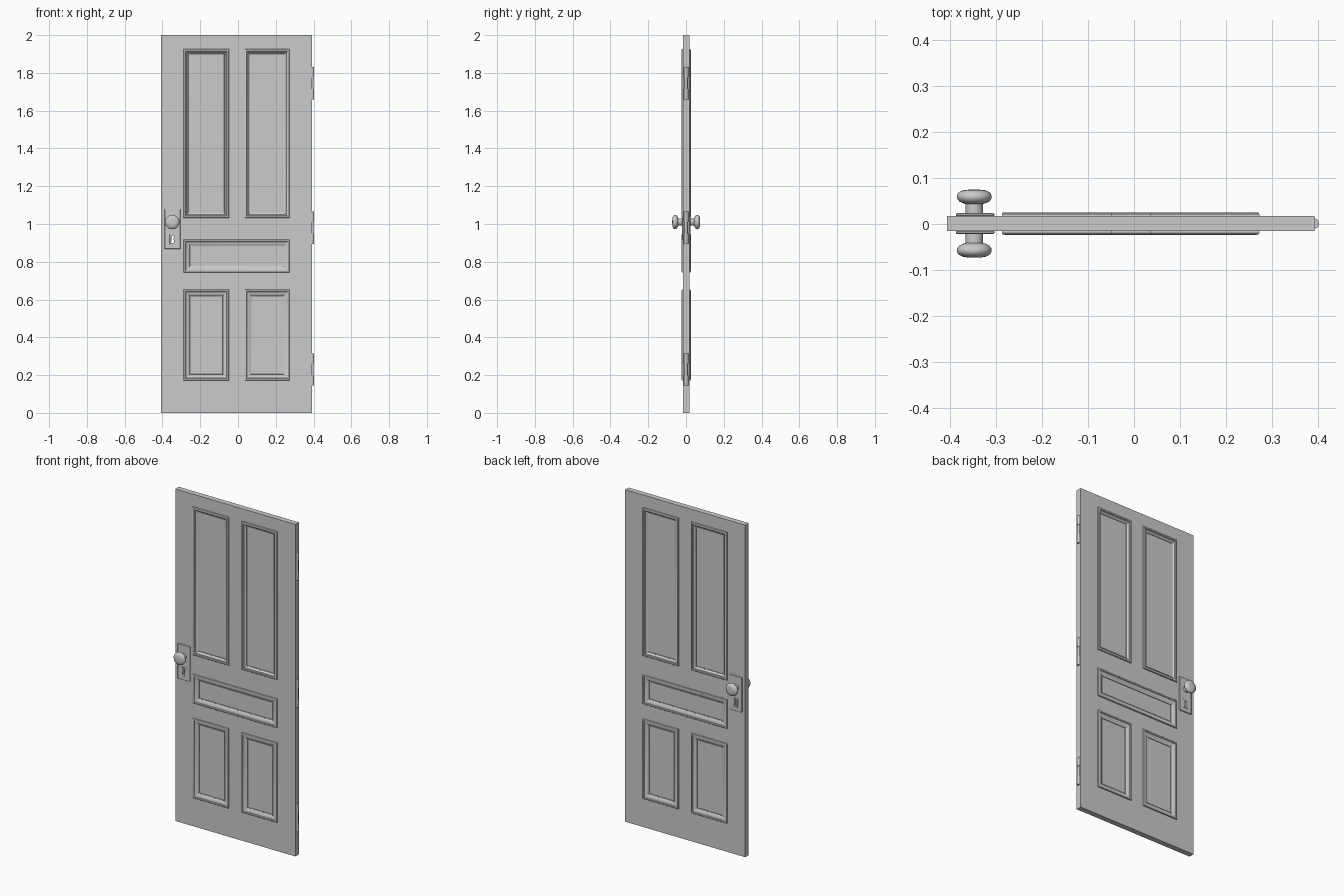
import bpy, bmesh, math
from mathutils import Matrix, Vector

if "Cube" in bpy.data.objects:
    bpy.data.objects.remove(bpy.data.objects["Cube"])

YC = 0.001          # middle plane of the door
H = 0.0165          # half thickness of the slab


def finish(bm, name, smooth=None):
    bmesh.ops.recalc_face_normals(bm, faces=bm.faces)
    me = bpy.data.meshes.new(name)
    bm.to_mesh(me)
    bm.free()
    ob = bpy.data.objects.new(name, me)
    bpy.context.collection.objects.link(ob)
    bpy.ops.object.select_all(action='DESELECT')
    ob.select_set(True)
    bpy.context.view_layer.objects.active = ob
    if smooth:
        bpy.ops.object.shade_smooth_by_angle(angle=math.radians(smooth))
    return ob


def box(name, x0, x1, y0, y1, z0, z1, bevel=0):
    bm = bmesh.new()
    size = Matrix.Diagonal((x1 - x0, y1 - y0, z1 - z0, 1))
    mid = Matrix.Translation(((x0 + x1) / 2, (y0 + y1) / 2, (z0 + z1) / 2))
    bmesh.ops.create_cube(bm, size=1, matrix=mid @ size)
    if bevel:
        bmesh.ops.bevel(bm, geom=bm.edges[:], offset=bevel, segments=1, affect='EDGES')
    return finish(bm, name)


def cut(ob, cutter):
    bpy.context.view_layer.objects.active = ob
    mod = ob.modifiers.new("cut", 'BOOLEAN')
    mod.object = cutter
    mod.operation = 'DIFFERENCE'
    mod.solver = 'EXACT'
    bpy.ops.object.modifier_apply(modifier=mod.name)


def moulding(name, rect, width, side):
    # profile: (distance in from outer edge, height from middle plane)
    prof = [(0, H - 0.002), (0, 0.021), (0.002, 0.0235), (0.006, 0.0245), (0.010, 0.0235),
            (0.012, 0.020), (0.016, 0.019), (width * 0.75, 0.014),
            (width - 0.004, 0.0115), (width - 0.003, 0.013), (width, 0.012), (width, 0.007)]
    x0, x1, z0, z1 = rect
    bm = bmesh.new()
    rings = []
    for d, h in prof:
        y = YC + side * h
        rings.append([bm.verts.new(p) for p in ((x0 + d, y, z0 + d), (x1 - d, y, z0 + d),
                                                (x1 - d, y, z1 - d), (x0 + d, y, z1 - d))])
    for a, b in zip(rings, rings[1:] + rings[:1]):
        for i in range(4):
            j = (i + 1) % 4
            bm.faces.new((a[i], a[j], b[j], b[i]))
    return finish(bm, name, 30)


def lathe(name, prof, origin, side, steps=32):
    # spins (radius, distance) around the y direction
    bm = bmesh.new()
    vs = [bm.verts.new((r, side * d, 0)) for r, d in prof]
    es = [bm.edges.new(p) for p in zip(vs, vs[1:])]
    bmesh.ops.spin(bm, geom=vs + es, cent=(0, 0, 0), axis=(0, 1, 0),
                   angle=2 * math.pi, steps=steps, use_merge=True)
    bmesh.ops.remove_doubles(bm, verts=bm.verts, dist=1e-5)
    bmesh.ops.translate(bm, verts=bm.verts, vec=origin)
    return finish(bm, name, 40)


def keyhole(name, cx, cz, scale, y0, y1):
    # round top with a flared foot, pushed along y
    pts = [(0.007 * math.cos(math.radians(a)), 0.012 + 0.007 * math.sin(math.radians(a)))
           for a in range(-50, 231, 20)]
    pts += [(-0.008, -0.019), (0.008, -0.019)]
    bm = bmesh.new()
    f = bm.faces.new([bm.verts.new((cx + x * scale, y0, cz + z * scale)) for x, z in pts])
    ext = bmesh.ops.extrude_face_region(bm, geom=[f])["geom"]
    bmesh.ops.translate(bm, vec=(0, y1 - y0, 0),
                        verts=[g for g in ext if isinstance(g, bmesh.types.BMVert)])
    ob = finish(bm, name)
    ob.hide_render = True
    return ob


# slab
slab = box("door_slab", -0.407, 0.393, YC - H, YC + H, 0, 2)

# five sunken panels with mouldings on both faces
panels = {
    "upper_left": ((-0.288, -0.048, 1.033, 1.926), 0.028),
    "upper_right": ((0.036, 0.273, 1.033, 1.926), 0.028),
    "middle": ((-0.288, 0.273, 0.743, 0.918), 0.036),
    "lower_left": ((-0.288, -0.048, 0.172, 0.653), 0.036),
    "lower_right": ((0.036, 0.273, 0.172, 0.653), 0.036),
}
for name, (r, w) in panels.items():
    e = 0.010
    opening = box("opening_cutter", r[0] + e, r[1] - e, -0.1, 0.1, r[2] + e, r[3] - e)
    cut(slab, opening)
    bpy.data.objects.remove(opening)
    e = 0.012
    box(name + "_panel", r[0] + e, r[1] - e, YC - 0.0085, YC + 0.0085, r[2] + e, r[3] - e)
    for side, label in ((-1, "front"), (1, "back")):
        moulding(f"{name}_moulding_{label}", r, w, side)

# keyhole runs right through the slab and both lock plates
KX, KZ = -0.346, 0.918
hole = keyhole("keyhole_cutter", KX, KZ, 1, -0.1, 0.1)
cut(slab, hole)

# lock plates, keyhole surrounds and knobs
knob = [(0, 0.0), (0.019, 0.0), (0.019, 0.022), (0.024, 0.0235), (0.032, 0.027),
        (0.037, 0.033), (0.038, 0.039), (0.036, 0.045), (0.031, 0.049), (0.028, 0.050),
        (0.026, 0.0515), (0.018, 0.053), (0, 0.0535)]
for side, label in ((-1, "front"), (1, "back")):
    def slab_out(name, x0, x1, d0, d1, z0, z1, bevel):
        ya, yb = sorted((YC + side * d0, YC + side * d1))
        ob = box(name, x0, x1, ya, yb, z0, z1, bevel)
        cut(ob, hole)
        return ob
    slab_out("lock_plate_" + label, -0.388, -0.304, H - 0.001, 0.0225, 0.867, 1.078, 0.002)
    slab_out("keyhole_surround_" + label, KX - 0.016, KX + 0.016, 0.022, 0.0242,
             KZ - 0.027, KZ + 0.027, 0.001)
    lathe("knob_" + label, knob, Vector((-0.348, YC + side * 0.0205, 1.01)), side)
bpy.data.objects.remove(hole)

# three hinges, each with two wide knuckles and a slimmer pin between
for z, label in ((0.23, "lower"), (0.98, "middle"), (1.745, "upper")):
    for part, dz, r, length in (("bottom_knuckle", -0.058, 0.0115, 0.054),
                                ("pin", 0, 0.0085, 0.07), ("top_knuckle", 0.058, 0.0115, 0.054)):
        bm = bmesh.new()
        bmesh.ops.create_cone(bm, cap_ends=True, segments=16, radius1=r, radius2=r, depth=length,
                              matrix=Matrix.Translation((0.392, YC, z + dz)))
        finish(bm, f"{label}_hinge_{part}", 40)
